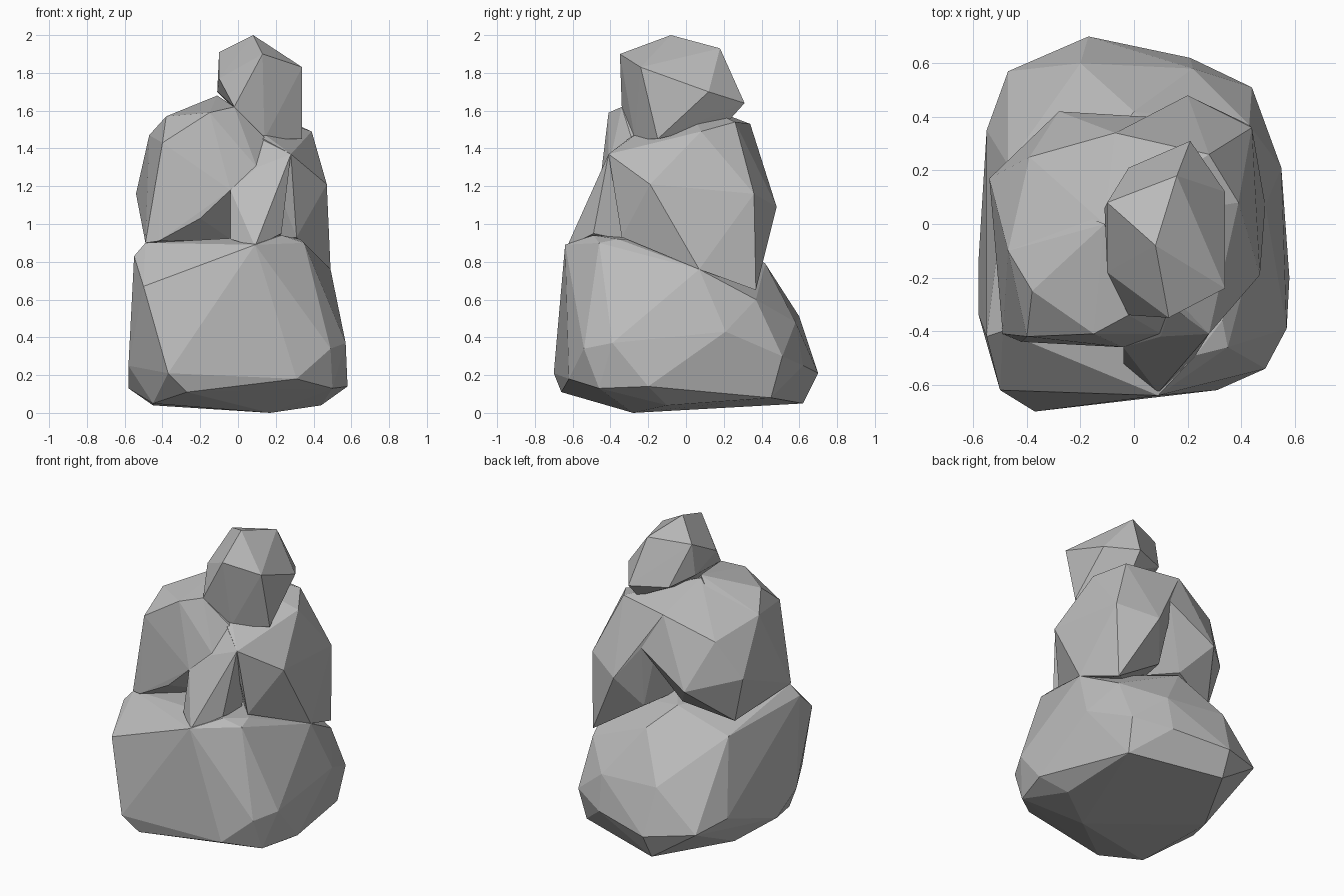
import bpy
import bmesh
from mathutils import Vector

default_cube = bpy.data.objects.get("Cube")
if default_cube:
    bpy.data.objects.remove(default_cube, do_unlink=True)

# One plain stone colour
stone = bpy.data.materials.new("stone_grey")
stone.use_nodes = True
grey = (0.5, 0.5, 0.5, 1)
stone.diffuse_color = grey
shader = next(n for n in stone.node_tree.nodes if n.type == "BSDF_PRINCIPLED")
shader.inputs["Base Color"].default_value = grey


def boulder(name, corners):
    """Wrap a faceted stone around its corner points, given in hundredths."""
    bm = bmesh.new()
    for corner in corners:
        bm.verts.new(Vector(corner) / 100)
    result = bmesh.ops.convex_hull(bm, input=bm.verts[:])
    unused = {item for key in ("geom_interior", "geom_unused")
              for item in result[key] if isinstance(item, bmesh.types.BMVert)}
    bmesh.ops.delete(bm, geom=list(unused), context="VERTS")
    bmesh.ops.recalc_face_normals(bm, faces=bm.faces[:])
    mesh = bpy.data.meshes.new(name)
    bm.to_mesh(mesh)
    bm.free()
    mesh.materials.append(stone)
    rock = bpy.data.objects.new(name, mesh)
    bpy.context.collection.objects.link(rock)
    return rock


# Wide bottom stone: underside, belly, then upper rim
base_underside = [
    (17, -28, 0), (-45, 13, 4), (44, -10, 4), (42, 45, 8),
    (-18, 62, 5), (-27, -66, 11), (-45, -45, 5),
]
base_belly = [
    (-37, -70, 21), (31, -62, 18), (50, -46, 13), (58, -20, 14),
    (49, -54, 34), (57, -39, 37), (55, 21, 43), (44, 51, 30),
    (21, 62, 25), (-17, 70, 21), (-47, 57, 25), (-55, 35, 30),
    (-58, -34, 25), (-58, -13, 13), (-20, 60, 51), (22, 58, 48),
]
base_rim = [
    (-50, -62, 67), (9, -64, 89), (-55, -42, 83), (-49, -40, 90),
    (23, -49, 94), (33, -36, 92), (35, -46, 90), (49, 7, 76),
    (43, 37, 60), (0, 42, 79), (-12, 26, 91), (-47, 22, 78),
]
boulder("bottom_stone", base_underside + base_belly + base_rim)

# Middle stone, left half: overhangs the back with a steep inner side
boulder("middle_stone_left", [
    (49, 7, 76), (43, 37, 65), (20, 48, 109), (44, 36, 116),
    (5, 40, 130), (-7, 34, 153), (28, 26, 154), (39, 8, 149),
    (47, -19, 121), (28, -41, 137), (31, -34, 93), (10, -28, 147),
    (8, 33, 88), (0, 0, 90), (-11, 0, 166),
])

# Middle stone, right half: leaves a hollow under the back
boulder("middle_stone_right", [
    (-54, 17, 116), (-39, 25, 140), (-7, 34, 153), (-28, 42, 110),
    (-46, 14, 85), (5, 40, 130), (-47, -10, 147), (-11, 0, 166),
    (-15, 25, 94), (-20, -10, 90), (5, 0, 95),
])

# Front shoulder, with its underside sloping back into a notch
boulder("front_right_shoulder", [
    (-40, -42, 143), (-38, -25, 157), (-47, -10, 147), (-15, -41, 159),
    (-2, -34, 162), (-11, 0, 168), (10, -41, 130), (-4, -46, 118),
    (-20, -45, 103), (-42, -44, 91), (-49, -41, 90), (-54, 17, 116),
    (-46, 14, 85), (-4, -15, 92), (14, -29, 146),
])

# Narrow ridge joining the bottom and middle stones
boulder("front_ridge", [
    (10, -42, 130), (14, -30, 145), (-4, -46, 118), (-4, -52, 92),
    (9, -63, 88), (23, -49, 95), (25, -43, 117), (28, -41, 137),
    (25, -20, 142), (0, -25, 95), (20, -25, 90),
])

# Small capping stone
boulder("top_stone", [
    (8, -8, 200), (16, 18, 193), (21, 31, 164), (34, 12, 170),
    (34, -24, 183), (13, -35, 190), (-2, -34, 162), (-10, -18, 177),
    (-10, 8, 191), (-11, 6, 170), (14, -27, 145), (34, -15, 145),
    (-2, 21, 165), (20, 22, 154),
])
